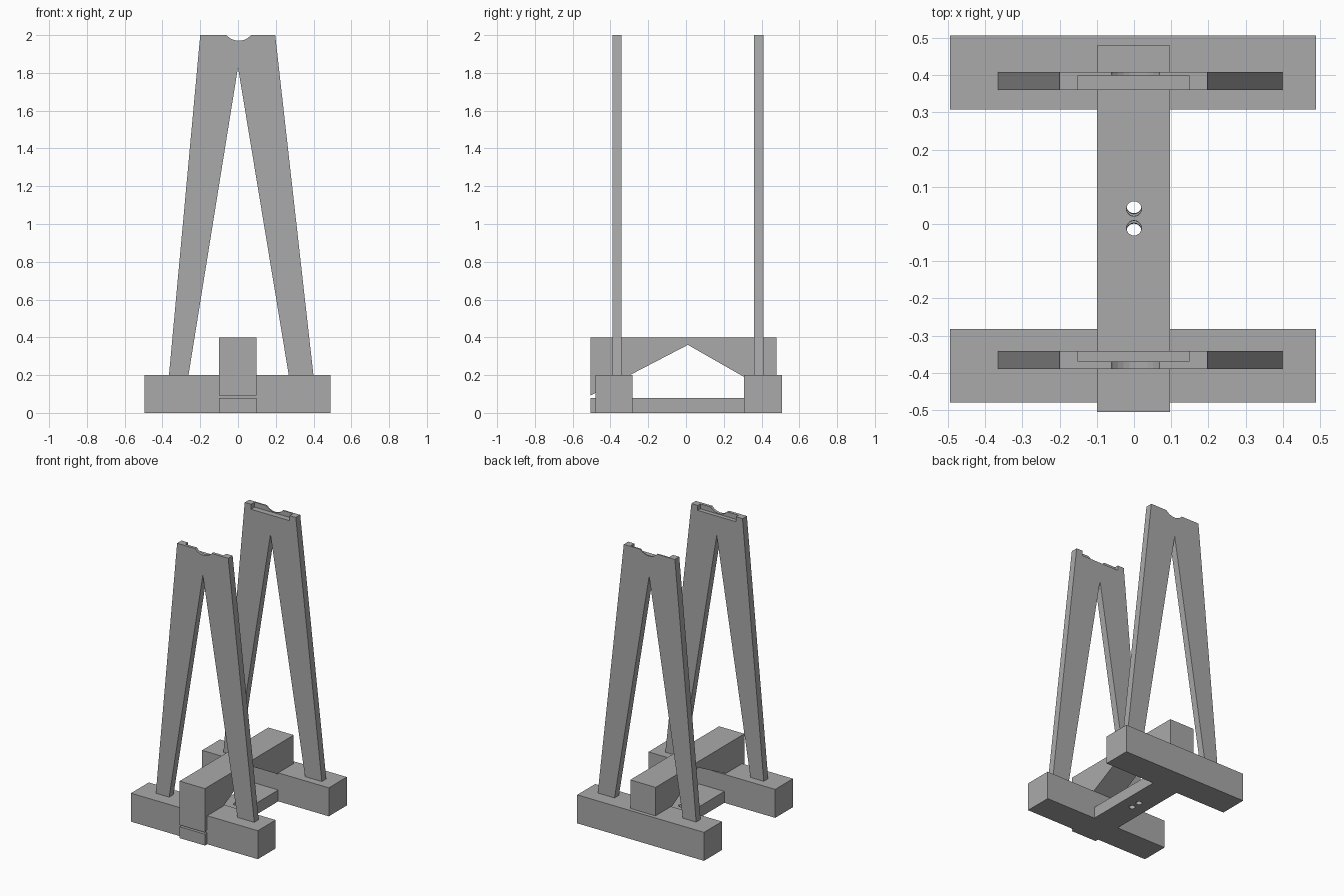
import bpy, bmesh, math
from mathutils import Matrix, Vector

if "Cube" in bpy.data.objects:
    bpy.data.objects.remove(bpy.data.objects["Cube"])

grey = bpy.data.materials.new("plain grey")
grey.diffuse_color = (0.40, 0.40, 0.40, 1)
grey.use_nodes = True
grey.node_tree.nodes["Principled BSDF"].inputs["Base Color"].default_value = grey.diffuse_color


def prism(name, pts, axis, lo, hi):
    """Extrude a flat outline along x (outline in y,z) or y (outline in x,z)."""
    bm = bmesh.new()
    place = (lambda a, b: (lo, a, b)) if axis == "x" else (lambda a, b: (a, lo, b))
    face = bm.faces.new([bm.verts.new(place(a, b)) for a, b in pts])
    new = bmesh.ops.extrude_face_region(bm, geom=[face])["geom"]
    step = Vector((hi - lo, 0, 0)) if axis == "x" else Vector((0, hi - lo, 0))
    bmesh.ops.translate(bm, vec=step, verts=[v for v in new if isinstance(v, bmesh.types.BMVert)])
    bmesh.ops.recalc_face_normals(bm, faces=bm.faces)
    return finish(name, bm)


def finish(name, bm):
    mesh = bpy.data.meshes.new(name)
    bm.to_mesh(mesh)
    bm.free()
    mesh.materials.append(grey)
    obj = bpy.data.objects.new(name, mesh)
    bpy.context.collection.objects.link(obj)
    return obj


def box(name, x0, x1, y0, y1, z0, z1):
    return prism(name, [(x0, z0), (x1, z0), (x1, z1), (x0, z1)], "y", y0, y1)


def rod(name, r, length, centre, tilt):
    bm = bmesh.new()
    bmesh.ops.create_cone(bm, cap_ends=True, segments=32, radius1=r, radius2=r, depth=length,
                          matrix=Matrix.Translation(centre) @ Matrix.Rotation(tilt, 4, "X"))
    return finish(name, bm)


def cut(obj, cutters):
    for c in cutters:
        mod = obj.modifiers.new("cut", "BOOLEAN")
        mod.operation, mod.solver, mod.object = "DIFFERENCE", "EXACT", c
        c.hide_render = True
        c.hide_set(True)


# Cross feet
box("front_foot", -0.495, 0.49, -0.48, -0.283, 0, 0.2)
box("back_foot", -0.495, 0.49, 0.308, 0.507, 0, 0.2)

# Connecting beam: flat base plate and a bridge with a peaked underside
plate = box("base_plate", -0.1, 0.097, -0.505, 0.48, 0, 0.08)
bridge = prism("bridge_beam", [(-0.505, 0.4), (-0.505, 0.092), (0.01, 0.36), (0.48, 0.092), (0.48, 0.4)],
               "x", -0.1, 0.097)

# Pair of slightly splayed bolt holes
bolts = [rod("bolt_hole_cutter", 0.02, 0.6, (0, 0.015 + s * 0.03, 0.2), s * 0.02) for s in (-1, 1)]
cut(plate, bolts)
cut(bridge, bolts)

# Upright A-frames with an inner ledge and a round cradle in the top edge
outline = [(-0.37, 0.15), (-0.27, 0.15), (0, 1.83), (0.277, 0.15),
           (0.405, 0.15), (0.197, 2), (-0.2, 2)]
for name, y0, y1, l0, l1 in (("front_frame", -0.39, -0.341, -0.37, -0.3),
                             ("back_frame", 0.36, 0.409, 0.3, 0.4)):
    frame = prism(name, outline, "y", y0, y1)
    ledge = box(name + "_ledge_cutter", -0.15, 0.148, l0, l1, 1.965, 2.1)
    cradle = rod(name + "_cradle_cutter", 0.085, 0.3, (0.004, (y0 + y1) / 2, 2.055), math.pi / 2)
    cut(frame, [ledge, cradle])
